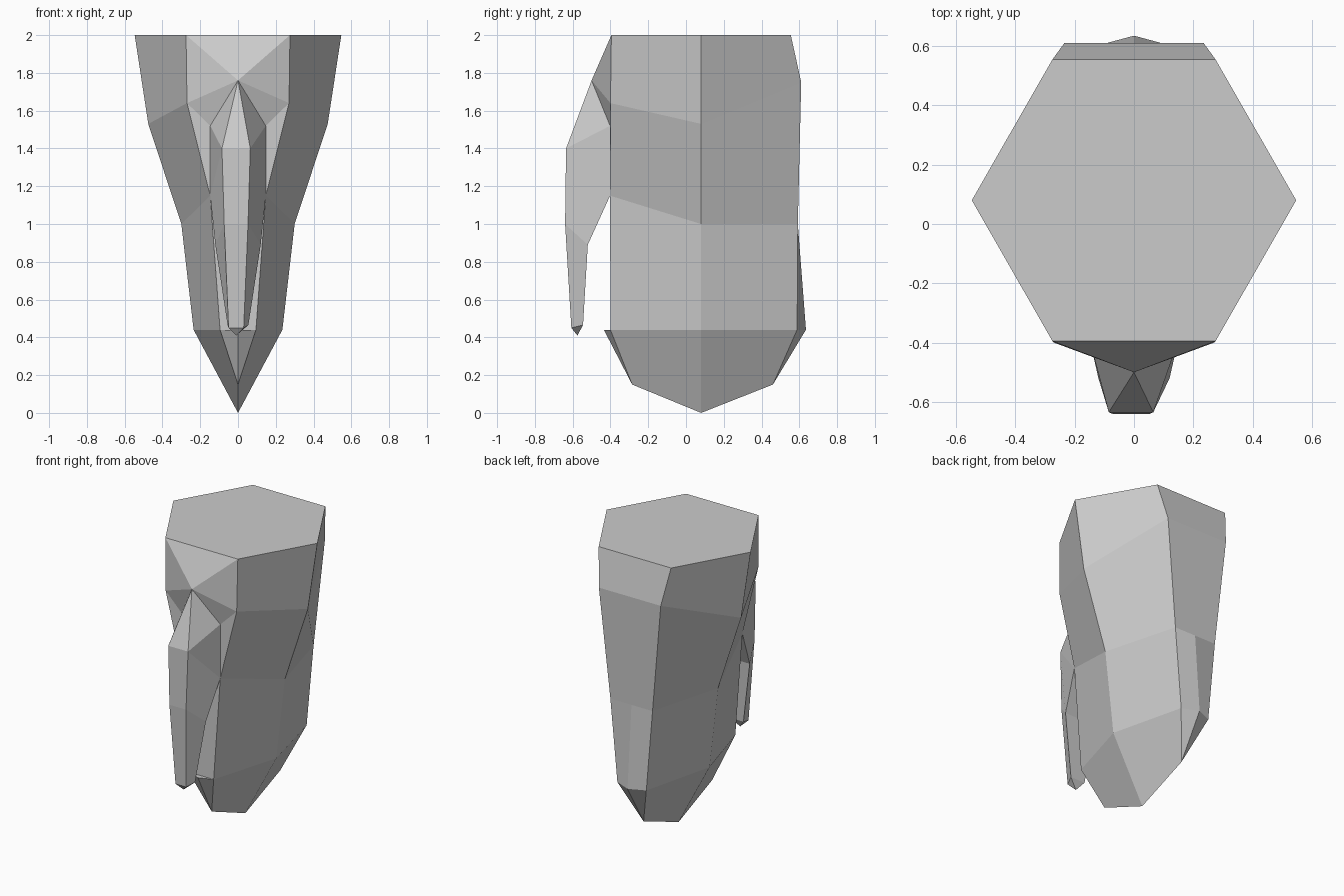
import bpy, bmesh

if "Cube" in bpy.data.objects:
    bpy.data.objects.remove(bpy.data.objects["Cube"])


def half_loft(name, rows, lean=0.0):
    """Skin half-profiles (x >= 0), mirror across x = 0 and weld."""
    bm = bmesh.new()
    cache = {}

    def vert(p):
        key = tuple(round(c, 4) for c in p)
        if key not in cache:
            cache[key] = bm.verts.new(key)
        return cache[key]

    for side in (1, -1):
        for a, b in zip(rows, rows[1:]):
            for i in range(len(a) - 1):
                quad = (a[i], a[i + 1], b[i + 1], b[i])
                vs = list(dict.fromkeys(vert((side * x + 0.0, y, z)) for x, y, z in quad))
                if len(vs) > 2 and not bm.faces.get(vs):
                    bm.faces.new(vs)
    for v in bm.verts:
        if v.co.y < -0.55:
            v.co.x += lean
    bmesh.ops.recalc_face_normals(bm, faces=bm.faces[:])
    me = bpy.data.meshes.new(name)
    bm.to_mesh(me)
    bm.free()
    ob = bpy.data.objects.new(name, me)
    bpy.context.collection.objects.link(ob)
    return ob


# Body rows: front centre, inner front, front corner, side, back corner, back centre
top = [(0, -.395, 2), (.275, -.395, 2), (.275, -.395, 2),
       (.547, .08, 2), (.275, .555, 2), (0, .555, 2)]
apex = (0, -.5, 1.76)
upper = [(.27, -.4, 1.64), (.475, .08, 1.53), (.235, .61, 1.75), (0, .61, 1.75)]
waist = (.147, -.402, 1.15)
low = [(.095, -.4, .44), (.095, -.4, .44), (.235, .08, .44),
       (.11, .588, .44), (0, .635, .44)]
tip = (0, -.285, .15)
back_tip = (0, .46, .15)
half_loft("body", [
    [(0, y, z) for x, y, z in top],
    top,
    [apex, apex] + upper,
    [apex, (.147, -.402, 1.52)] + upper,
    [(0, -.402, 1.15), waist, waist, (.3, .08, 1.0), (.16, .592, 1.0), (0, .592, 1.0)],
    [(0, -.4, .44)] + low,
    [(0, -.435, .44)] + low,
    [tip, tip, tip, (0, .08, 0), back_tip, back_tip],
])

# Front spike rows: front centre, front edge, back edge, back centre
shoulder = [(0, -.635, 1.4), (.075, -.635, 1.4)]
half_loft("front_spike", [
    [apex] * 4,
    shoulder + [(.147, -.402, 1.52), (0, -.402, 1.52)],
    shoulder + [(.147, -.402, 1.15), (0, -.402, 1.15)],
    [(0, -.64, 1.0), (.063, -.64, 1.0), (.12, -.52, .89), (0, -.52, .89)],
    [(0, -.607, .45), (.04, -.607, .45), (.055, -.545, .465), (0, -.545, .465)],
    [(0, -.575, .41)] * 4,
], lean=-.01)
